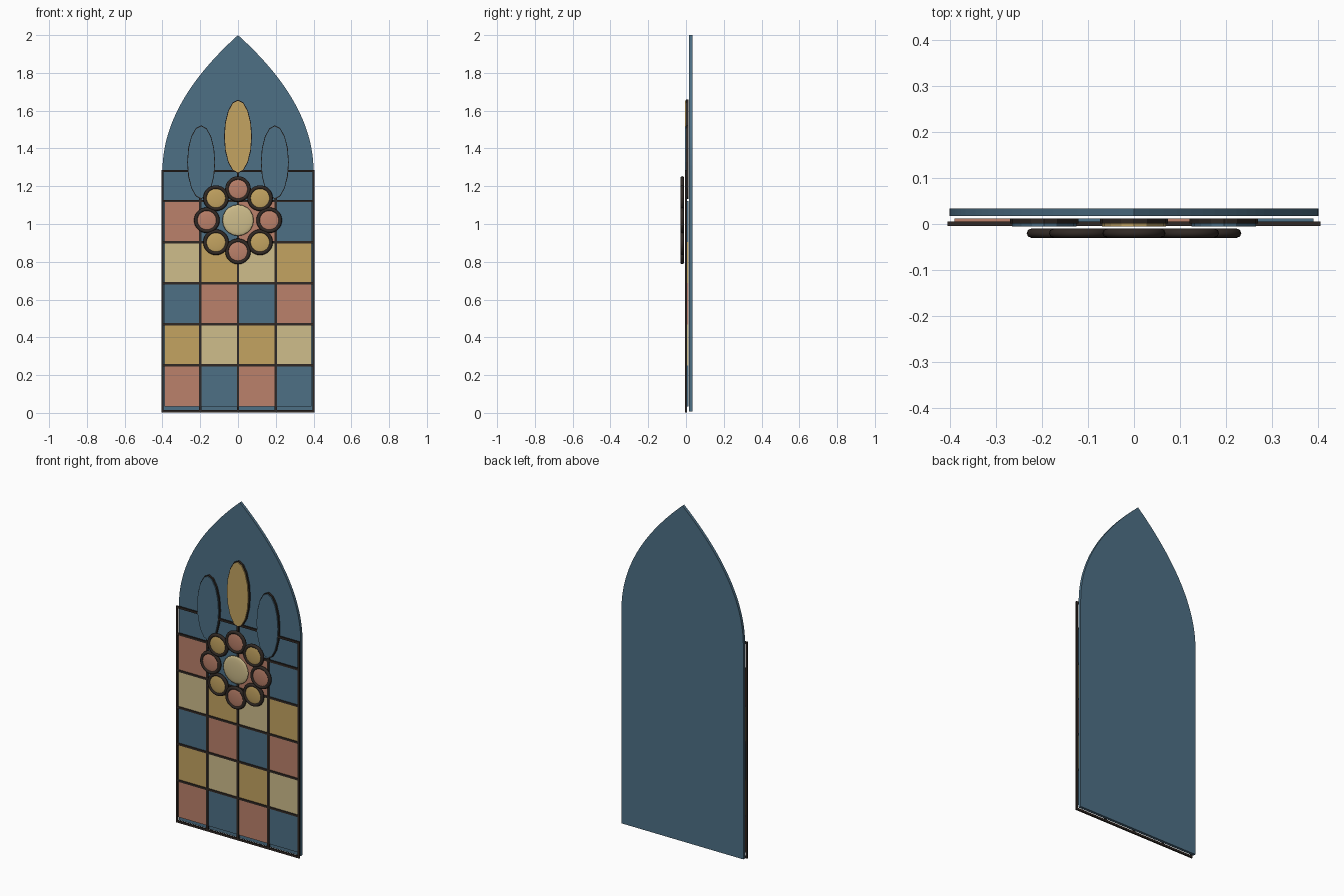
import bpy, bmesh, math
from mathutils import Matrix, Vector

cube = bpy.data.objects.get("Cube")
if cube:
    bpy.data.objects.remove(cube, do_unlink=True)


def material(name, rgb):
    m = bpy.data.materials.new(name)
    m.use_nodes = True
    colour = (*rgb, 1)
    m.diffuse_color = colour
    bsdf = next(n for n in m.node_tree.nodes if n.type == 'BSDF_PRINCIPLED')
    bsdf.inputs["Base Color"].default_value = colour
    return m


blue = material("blue glass", (0.075, 0.16, 0.235))
red = material("rose glass", (0.5, 0.22, 0.145))
gold = material("gold glass", (0.55, 0.37, 0.12))
cream = material("cream glass", (0.62, 0.51, 0.26))
lead = material("dark lead", (0.03, 0.022, 0.018))


def finish(bm, name, mat, smooth=False):
    bmesh.ops.recalc_face_normals(bm, faces=bm.faces)
    mesh = bpy.data.meshes.new(name)
    bm.to_mesh(mesh)
    bm.free()
    mesh.materials.append(mat)
    for p in mesh.polygons:
        p.use_smooth = smooth
    ob = bpy.data.objects.new(name, mesh)
    bpy.context.collection.objects.link(ob)
    return ob


def box(name, mat, x, y, z):
    """Box from (min, max) pairs."""
    bm = bmesh.new()
    bmesh.ops.create_cube(bm, size=1)
    for v in bm.verts:
        v.co = [lo + (c + 0.5) * (hi - lo) for c, (lo, hi) in zip(v.co, (x, y, z))]
    return finish(bm, name, mat)


def prism(name, mat, outline, y0, y1):
    """Extrude an x-z outline from y0 to y1."""
    bm = bmesh.new()
    face = bm.faces.new([bm.verts.new((x, y0, z)) for x, z in outline])
    new = bmesh.ops.extrude_face_region(bm, geom=[face])["geom"]
    for v in new:
        if isinstance(v, bmesh.types.BMVert):
            v.co.y = y1
    return finish(bm, name, mat)


def oval(cx, cz, rx, rz, n):
    return [(cx + rx * math.sin(k * math.tau / n), cz + rz * math.cos(k * math.tau / n))
            for k in range(n)]


def dome(name, mat, cx, y, cz, r, depth):
    """Flattened glass lens facing the front."""
    bm = bmesh.new()
    bmesh.ops.create_uvsphere(bm, u_segments=20, v_segments=10, radius=1)
    bm.transform(Matrix.Translation((cx, y, cz)) @ Matrix.Diagonal((r, depth, r, 1))
                 @ Matrix.Rotation(math.pi / 2, 4, 'X'))
    return finish(bm, name, mat, True)


def ring(name, cx, y, cz, major, minor):
    bpy.ops.mesh.primitive_torus_add(
        location=(cx, y, cz), rotation=(math.pi / 2, 0, 0), major_radius=major,
        minor_radius=minor, major_segments=28, minor_segments=8)
    ob = bpy.context.object
    ob.name = name
    ob.data.materials.append(lead)
    bpy.ops.object.shade_smooth()


# Pointed back panel
half, spring, peak, steps = 0.4, 1.28, 2.0, 24
right_arc = [(half * (1 - (k / steps) ** 2), spring + (peak - spring) * k / steps)
             for k in range(steps + 1)]
left_arc = [(-x, z) for x, z in reversed(right_arc[:-1])]
prism("back_panel", blue, [(-half, 0.008), (half, 0.008)] + right_arc + left_arc, 0.017, 0.034)

# Checkered glass panes
base, pitch, width = 0.034, 0.2175, 0.2
patterns = [(red, blue), (gold, cream), (blue, red), (cream, gold), (red, blue)]
for row, pair in enumerate(patterns):
    for col in range(4):
        x, z = -half + col * width, base + row * pitch
        box(f"pane_{row}_{col}", pair[col % 2], (max(x, -0.39), min(x + width, 0.39)),
            (0.001, 0.012), (z, z + pitch))

# Lead bars
w = 0.006
for i in range(5):
    x = -half + i * width
    e = 0.005 if i in (0, 4) else w
    box(f"upright_lead_{i}", lead, (x - e, x + e), (-0.004, 0.005), (0.002, spring + w))
for i, z in enumerate([0.008] + [base + pitch * k for k in range(1, 6)] + [spring]):
    box(f"cross_lead_{i}", lead, (-0.404, 0.404), (-0.004, 0.005), (z - w, z + w))

# Petal panes with a thin dark rim
for name, x, z, mat in (("left_petal", 0.195, 1.327, blue),
                        ("right_petal", -0.195, 1.327, blue),
                        ("centre_petal", 0, 1.463, gold)):
    prism(name + "_rim", lead, oval(x, z, 0.074, 0.195, 16), 0.001, 0.012)
    prism(name, mat, oval(x, z, 0.070, 0.190, 16), -0.005, 0.004)

# Rosette
cz, y = 1.02, -0.02
dome("rosette_centre", cream, 0, y, cz, 0.083, 0.009)
for k in range(8):
    a = k * math.tau / 8
    x, z = 0.165 * math.sin(a), cz + 0.165 * math.cos(a)
    dome(f"rosette_glass_{k}", gold if k % 2 else red, x, y, z, 0.06, 0.008)
    ring(f"rosette_ring_{k}", x, y, z, 0.058, 0.01)
